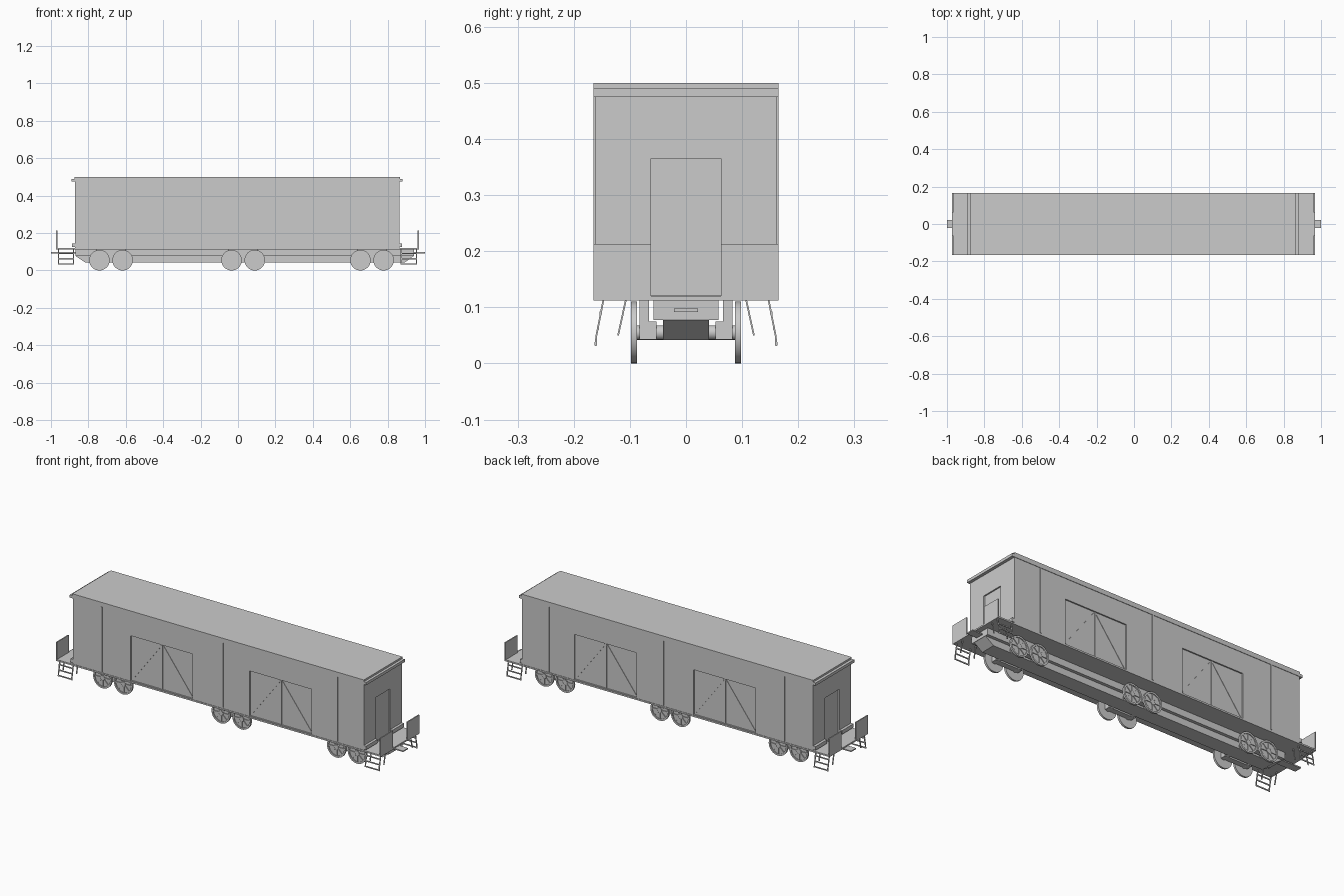
import bpy, bmesh, math
from mathutils import Vector, Matrix

if "Cube" in bpy.data.objects:
    bpy.data.objects.remove(bpy.data.objects["Cube"])


def finish(name, bm):
    me = bpy.data.meshes.new(name)
    bmesh.ops.recalc_face_normals(bm, faces=bm.faces)
    bm.to_mesh(me)
    bm.free()
    ob = bpy.data.objects.new(name, me)
    bpy.context.collection.objects.link(ob)
    return ob


def add_box(bm, x, y, z):
    m = Matrix.Translation(((x[0] + x[1]) / 2, (y[0] + y[1]) / 2, (z[0] + z[1]) / 2))
    m = m @ Matrix.Diagonal((abs(x[1] - x[0]), abs(y[1] - y[0]), abs(z[1] - z[0]), 1))
    bmesh.ops.create_cube(bm, size=1, matrix=m)


def boxes(name, items):
    bm = bmesh.new()
    for it in items:
        add_box(bm, *it)
    return finish(name, bm)


def add_bar(bm, a, b, w, d, up=(0, 1, 0)):
    # rectangular bar from a to b, d thick along "up", w wide across it
    a, b = Vector(a), Vector(b)
    zx = (b - a).normalized()
    s = zx.cross(Vector(up)).normalized()
    u = s.cross(zx)
    m = Matrix((s * w, u * d, zx * (b - a).length)).transposed().to_4x4()
    bmesh.ops.create_cube(bm, size=1, matrix=Matrix.Translation((a + b) / 2) @ m)


def add_cyl(bm, x, y0, y1, z, r, seg):
    m = Matrix.Translation((x, (y0 + y1) / 2, z)) @ Matrix.Rotation(math.pi / 2, 4, 'X')
    bmesh.ops.create_cone(bm, cap_ends=True, segments=seg, radius1=r, radius2=r,
                          depth=abs(y1 - y0), matrix=m)


X0, X1, W = -0.872, 0.864, 0.162
DOORS = [(-0.527, -0.158), (0.182, 0.553)]
REC = 0.007

# car body with recessed side and end doors
body = boxes("car_body", [((X0, X1), (-W, W), (0.115, 0.49))])
cuts = [(d, (s * (W - REC), s * (W + 0.05)), (0.123, 0.365)) for d in DOORS for s in (-1, 1)]
cuts += [((X0 - 0.05, X0 + REC), (-0.062, 0.062), (0.122, 0.365)),
         ((X1 - REC, X1 + 0.05), (-0.062, 0.062), (0.122, 0.365))]
cutter = boxes("door_cutter", cuts)
cutter.hide_render = True
cutter.hide_viewport = True
mod = body.modifiers.new("door_recesses", 'BOOLEAN')
mod.object = cutter
mod.operation = 'DIFFERENCE'
mod.solver = 'EXACT'

# roof, with eave strips across the ends
boxes("roof", [((X0 - 0.002, X1 + 0.002), (-0.1645, 0.1645), (0.475, 0.5))])
boxes("end_eaves", [((X0 - 0.017, X0 + 0.01), (-0.1645, 0.1645), (0.475, 0.49)),
                    ((X1 - 0.01, X1 + 0.016), (-0.1645, 0.1645), (0.475, 0.49))])
boxes("end_sill_strips", [(x, (s * 0.064, s * W), (0.125, 0.145)) for s in (-1, 1)
                          for x in ((X0 - 0.015, X0 + 0.01), (X1 - 0.01, X1 + 0.014))])

# thin vertical battens on the sides
boxes("side_battens", [((x - 0.004, x + 0.004), (s * (W - 0.01), s * (W + 0.003)), (0.125, 0.476))
                       for x in (-0.70, 0.022, 0.705) for s in (-1, 1)])

# door leaves: centre stile and diagonal braces inside each recess
bm = bmesh.new()
for a, b in DOORS:
    m = (a + b) / 2
    for s in (-1, 1):
        y = s * (W - REC)
        add_box(bm, (m - 0.004, m + 0.004), (y - 0.003, y + 0.003), (0.123, 0.365))
        add_bar(bm, (a + 0.006, y, 0.13), (m - 0.006, y, 0.358), 0.006, 0.004)
        add_bar(bm, (m + 0.006, y, 0.358), (b - 0.006, y, 0.13), 0.006, 0.004)
finish("door_braces", bm)

# floor and end platforms
boxes("floor_platform", [((-0.972, 0.967), (-0.1645, 0.1645), (0.112, 0.12))])
boxes("end_railings", [(x, (s * 0.062, s * 0.1645), (0.113, 0.213))
                       for x in ((-0.972, -0.966), (0.961, 0.967)) for s in (-1, 1)])

# centre sill with narrower sloped-end lower beam
boxes("centre_sill", [((-0.87, 0.94), (-0.058, 0.058), (0.077, 0.113))])
bm = bmesh.new()
prof = [(-0.87, 0.078), (-0.815, 0.042), (0.89, 0.042), (0.94, 0.078)]
f = bm.faces.new([bm.verts.new((x, -0.041, z)) for x, z in prof])
g = bmesh.ops.extrude_face_region(bm, geom=[f])['geom']
bmesh.ops.translate(bm, vec=(0, 0.082, 0), verts=[v for v in g if isinstance(v, bmesh.types.BMVert)])
finish("lower_sill", bm)
boxes("couplers", [((-1, -0.86), (-0.021, 0.021), (0.092, 0.098)),
                   ((0.93, 1), (-0.021, 0.021), (0.092, 0.098))])

# trucks: side frames, axles and spoked wheels
frames, wheels = [], bmesh.new()
for cx in (-0.679, 0.0275, 0.7165):
    for s in (-1, 1):
        frames.append(((cx - 0.08, cx + 0.08), (s * 0.053, s * 0.083), (0.043, 0.075)))
        frames.append(((cx - 0.08, cx + 0.08), (s * 0.066, s * 0.083), (0.07, 0.113)))
    for dx in (-0.062, 0.062):
        x = cx + dx
        add_cyl(wheels, x, -0.09, 0.09, 0.055, 0.013, 16)
        for s in (-1, 1):
            add_cyl(wheels, x, s * 0.0875, s * 0.0925, 0.055, 0.0535, 32)
            add_cyl(wheels, x, s * 0.09, s * 0.098, 0.055, 0.013, 16)
            # rim ring swept from a square section
            n, rings = 32, []
            for i in range(n):
                t = 2 * math.pi * i / n
                rings.append([wheels.verts.new((x + r * math.cos(t), y, 0.055 + r * math.sin(t)))
                              for r, y in ((0.055, s * 0.0875), (0.055, s * 0.098),
                                           (0.046, s * 0.098), (0.046, s * 0.0875))])
            for i in range(n):
                p, q = rings[i], rings[(i + 1) % n]
                for k in range(4):
                    l = (k + 1) % 4
                    wheels.faces.new((p[k], p[l], q[l], q[k]))
            for i in range(8):
                t = math.pi * i / 4
                d = Vector((math.cos(t), 0, math.sin(t)))
                c = Vector((x, s * 0.094, 0.055))
                add_bar(wheels, c + d * 0.01, c + d * 0.048, 0.006, 0.005)
boxes("truck_frames", frames)
wh = finish("wheels_and_axles", wheels)

# boarding steps at the four corners
bm = bmesh.new()
for a, b in ((-0.962, -0.876), (0.870, 0.958)):
    for s in (-1, 1):
        for x in (a + 0.003, b - 0.003):
            pts = [(0.147, 0.114), (0.160, 0.048), (0.161, 0.031)]
            for (y0, z0), (y1, z1) in zip(pts, pts[1:]):
                add_bar(bm, (x, s * y0, z0), (x, s * y1, z1), 0.006, 0.003)
            add_bar(bm, (x, s * 0.107, 0.114), (x, s * 0.121, 0.05), 0.006, 0.003)
        for y, z in ((0.161, 0.035), (0.157, 0.063), (0.152, 0.09)):
            add_box(bm, (a, b), (s * (y - 0.002), s * (y + 0.002)), (z - 0.003, z + 0.003))
finish("boarding_steps", bm)

# smooth the round wheel parts
bpy.ops.object.select_all(action='DESELECT')
wh.select_set(True)
bpy.context.view_layer.objects.active = wh
bpy.ops.object.shade_smooth_by_angle(angle=math.radians(35))
